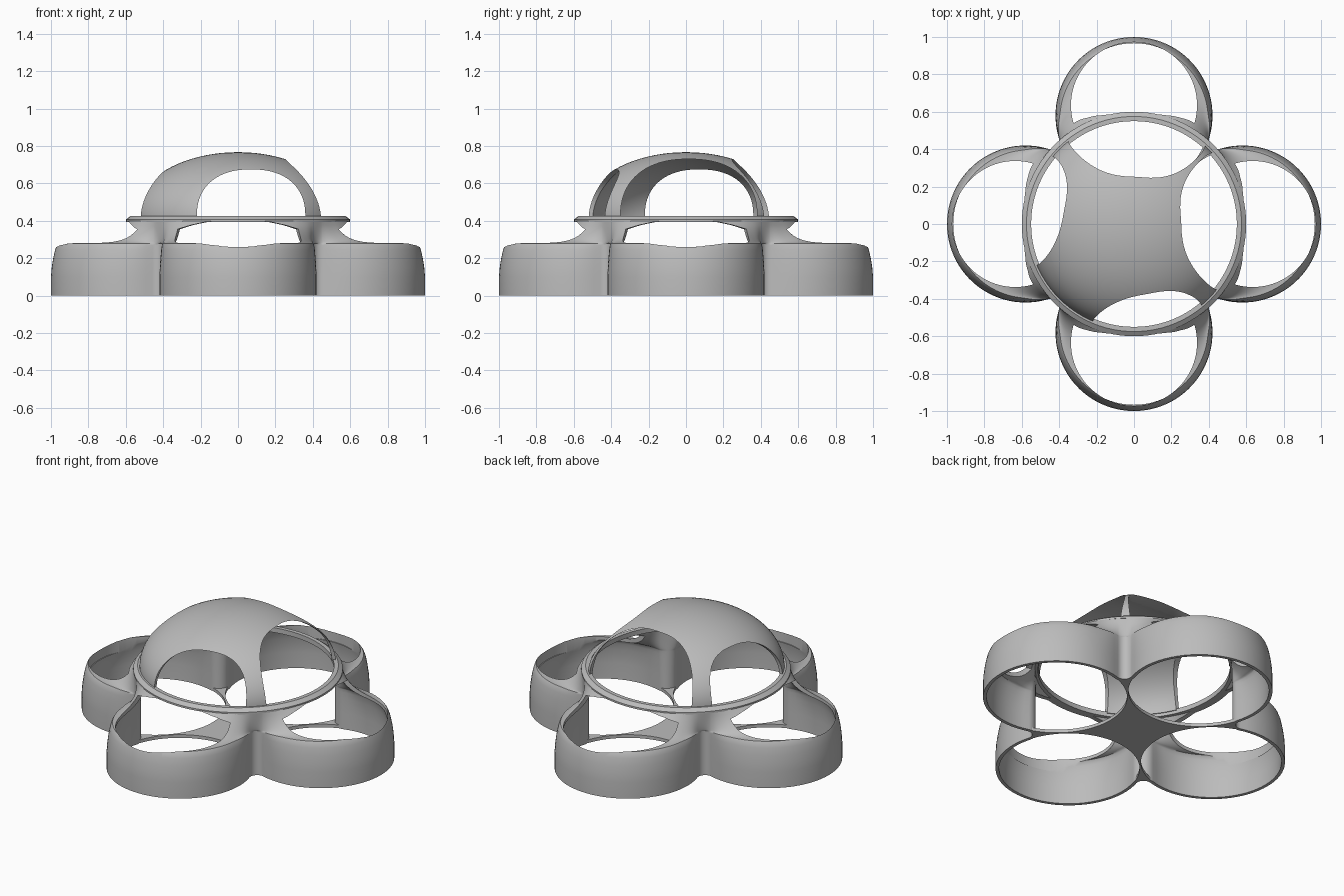
import bpy, bmesh, math
from math import sin, cos, pi, radians
from mathutils import Matrix, Vector

cube = bpy.data.objects.get("Cube")
if cube:
    bpy.data.objects.remove(cube)

grey = bpy.data.materials.new("plain_grey")
grey.use_nodes = True
grey.diffuse_color = (0.5, 0.5, 0.5, 1)
grey.node_tree.nodes["Principled BSDF"].inputs["Base Color"].default_value = (0.5, 0.5, 0.5, 1)

DUCT, RADIUS, WALL = 0.58, 0.42, 0.02
FILLET, FILLET_AT = 0.0455, 0.6305
TANGENT = radians(106.8)


def make_object(name, bm):
    bmesh.ops.recalc_face_normals(bm, faces=bm.faces)
    mesh = bpy.data.meshes.new(name)
    bm.to_mesh(mesh)
    bm.free()
    mesh.materials.append(grey)
    obj = bpy.data.objects.new(name, mesh)
    bpy.context.collection.objects.link(obj)
    return obj


def loft(name, rings, closed=False):
    """Skin rings of points; join last to first if closed, else cap both ends."""
    bm = bmesh.new()
    rows = [[bm.verts.new(p) for p in ring] for ring in rings]
    pairs = list(zip(rows, rows[1:]))
    if closed:
        pairs.append((rows[-1], rows[0]))
    else:
        bm.faces.new(rows[0])
        bm.faces.new(rows[-1])
    n = len(rows[0])
    for a, b in pairs:
        for i in range(n):
            j = (i + 1) % n
            bm.faces.new((a[i], a[j], b[j], b[i]))
    return make_object(name, bm)


def circle(r, z, cx=0, cy=0, n=96):
    return [(cx + r * cos(2 * pi * i / n), cy + r * sin(2 * pi * i / n), z) for i in range(n)]


def cut(obj, cutters):
    """Subtract the cutters, bake the result and remove the cutters."""
    for c in cutters:
        c.hide_render = True
        mod = obj.modifiers.new("opening", "BOOLEAN")
        mod.operation, mod.solver, mod.object = "DIFFERENCE", "EXACT", c
    bpy.context.view_layer.update()
    graph = bpy.context.evaluated_depsgraph_get()
    mesh = bpy.data.meshes.new_from_object(obj.evaluated_get(graph))
    obj.modifiers.clear()
    obj.data = mesh
    for c in cutters:
        bpy.data.objects.remove(c)


def smooth(obj):
    bpy.ops.object.select_all(action="DESELECT")
    obj.select_set(True)
    bpy.context.view_layer.objects.active = obj
    bpy.ops.object.shade_smooth_by_angle(angle=radians(32))


def quarter_turns(points):
    return [Matrix.Rotation(k * pi / 2, 2) @ p for k in range(4) for p in points]


# Four-lobed outline: duct arcs joined by small fillets
def clover(offset):
    pts = []
    r, f = RADIUS - offset, FILLET + offset
    for i in range(45):
        a = -TANGENT + 2 * TANGENT * i / 44
        pts.append(Vector((DUCT + r * cos(a), r * sin(a))))
    centre = Vector((FILLET_AT, FILLET_AT)) / math.sqrt(2)
    start, end = TANGENT - pi, -pi / 2 - TANGENT
    for i in range(1, 10):
        a = start + (end - start) * i / 10
        pts.append(centre + f * Vector((cos(a), sin(a))))
    return quarter_turns(pts)


# Duct walls rise, round over and flare up to the collar
def body_rings(offset):
    outline = clover(offset)
    neck = 0.597 - 1.6 * offset
    rows = []
    steps = [(0, 0), (0, 0.1), (0.1, 0.15), (0.3, 0.2), (0.55, 0.245), (0.8, 0.27), (1, 0.28)]
    for inset, z in steps:
        rows.append((inset, 0, z if z == 0 else z - offset * inset))
    for i in range(1, 11):
        u = i / 10
        rows.append((1, u, 0.28 - offset * (1 - u) + 0.122 * u ** 2.2))
    rings = []
    for inset, u, z in rows:
        ring = []
        for p in outline:
            size = p.length
            lip = size - 0.04 * inset * min(1, max(0, (size - neck) / 0.15))
            q = p * ((lip + (neck - lip) * u) / size)
            ring.append((q.x, q.y, z))
        rings.append(ring)
    return rings


body = loft("duct_body", body_rings(0) + body_rings(WALL)[::-1], closed=True)

# Round openings over each duct, with a gently domed top under the collar
cutters = []
for k in range(4):
    x, y = 0.635 * cos(k * pi / 2), 0.635 * sin(k * pi / 2)
    rings = [circle(0.337, z, x, y) for z in (0.2, 0.355)]
    rings += [circle(r, 0.41 - 0.055 * (r / 0.337) ** 2, x, y) for r in (0.26, 0.18, 0.1, 0.03)]
    cutters.append(loft("duct_cutter", rings))
cut(body, cutters)
smooth(body)

# Star-shaped floor between the ducts
star = []
for i in range(41):
    a = TANGENT + (2 * pi - 2 * TANGENT) * (40 - i) / 40
    star.append(Vector((DUCT + 0.405 * cos(a), 0.405 * sin(a))))
star.append(Vector((0.405, 0.405)))
star = quarter_turns(star)
floor = loft("star_floor", [[(p.x, p.y, z) for p in star] for z in (0, WALL)])
smooth(floor)

# Collar with a chamfered edge
profile = [(0.55, 0.395), (0.55, 0.425), (0.575, 0.425), (0.6, 0.407), (0.6, 0.395)]
collar = loft("collar", [circle(r, z) for r, z in profile], closed=True)
smooth(collar)


# Thin dome shell
def dome_rings(r, h):
    return [circle(r * cos(a), 0.415 + h * sin(a))
            for a in [radians(89.5) * i / 28 for i in range(29)]]


outer, inner = dome_rings(0.565, 0.352), dome_rings(0.545, 0.332)
canopy = loft("dome", outer + inner[::-1], closed=True)
# Close the pinhole at the crown
bm = bmesh.new()
bm.from_mesh(canopy.data)
crown = [f for f in bm.faces if all(v.co.xy.length < 0.01 for v in f.verts)]
bmesh.ops.delete(bm, geom=crown, context="FACES_ONLY")
bmesh.ops.holes_fill(bm, edges=[e for e in bm.edges if e.is_boundary], sides=0)
bmesh.ops.recalc_face_normals(bm, faces=bm.faces)
bm.to_mesh(canopy.data)
bm.free()


# Arched dome windows: small on the front and right, large on the back and left
def arch(centre, half, height, along_x, side):
    pts = [(centre + half, 0.38)]
    for i in range(41):
        a = pi * i / 40
        c, s = cos(a), sin(a)
        pts.append((centre + half * math.copysign(abs(c) ** 0.87, c), 0.425 + height * abs(s) ** 0.87))
    pts.append((centre - half, 0.38))
    rings = [[(d * side, p, z) if along_x else (p, d * side, z) for p, z in pts] for d in (0.05, 0.8)]
    return loft("window_cutter", rings)


windows = []
for along_x in (False, True):
    windows.append(arch(0.07, 0.29, 0.25, along_x, -1))
    windows.append(arch(0.015, 0.365, 0.305, along_x, 1))
cut(canopy, windows)
smooth(canopy)
